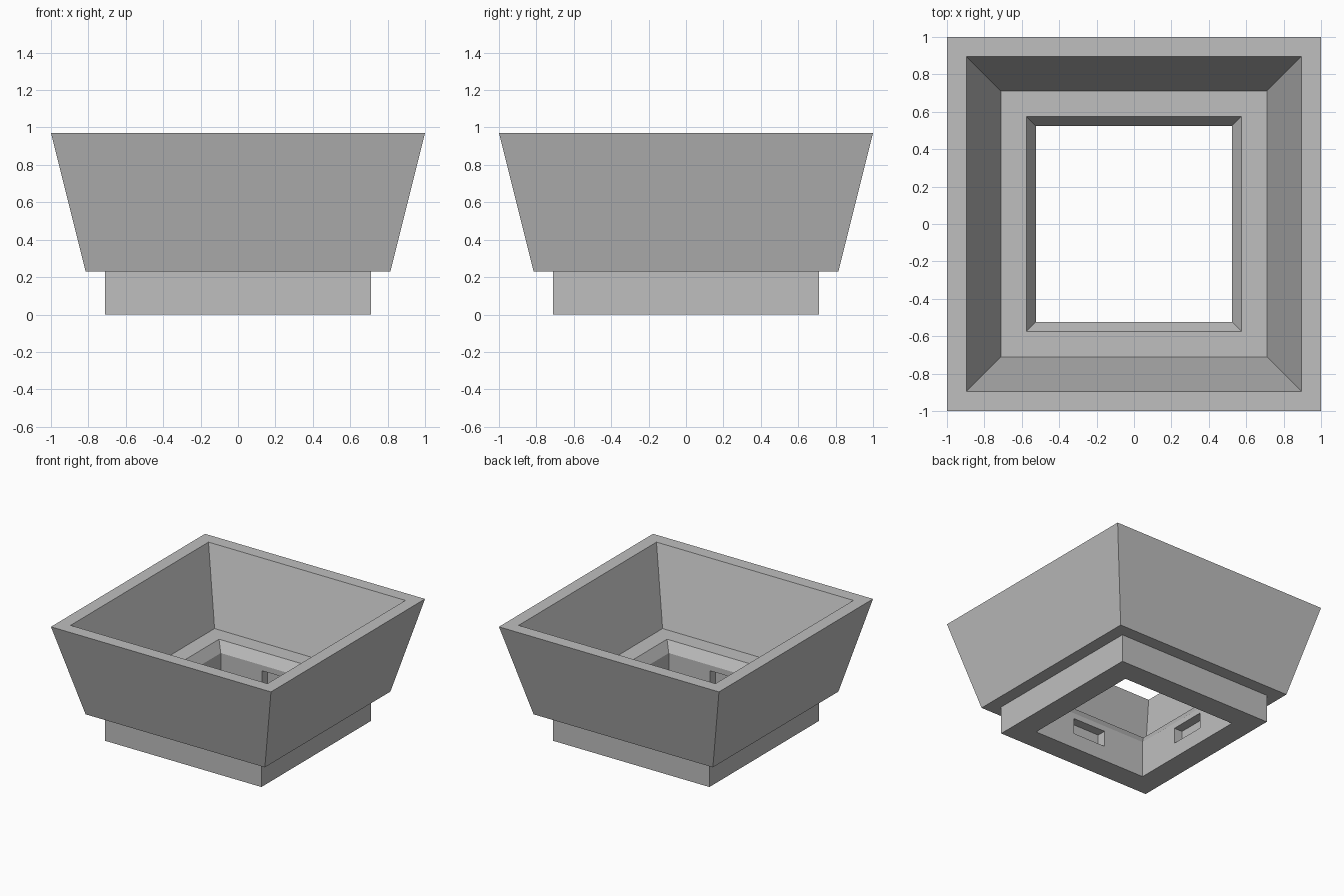
import bpy
import bmesh

cube = bpy.data.objects.get("Cube")
if cube:
    bpy.data.objects.remove(cube, do_unlink=True)

grey = bpy.data.materials.new("stone grey")
grey.use_nodes = True
grey.diffuse_color = (0.52, 0.52, 0.52, 1)
grey.node_tree.nodes["Principled BSDF"].inputs["Base Color"].default_value = grey.diffuse_color


def square_ring(name, profile):
    """Sweep a closed (half width, height) profile around a square."""
    bm = bmesh.new()
    loops = [[bm.verts.new((sx * r, sy * r, z))
              for sx, sy in ((-1, -1), (1, -1), (1, 1), (-1, 1))]
             for r, z in profile]
    for i, low in enumerate(loops):
        high = loops[(i + 1) % len(loops)]
        for j in range(4):
            k = (j + 1) % 4
            bm.faces.new((low[j], low[k], high[k], high[j]))
    bmesh.ops.recalc_face_normals(bm, faces=bm.faces)
    mesh = bpy.data.meshes.new(name)
    bm.to_mesh(mesh)
    bm.free()
    mesh.materials.append(grey)
    obj = bpy.data.objects.new(name, mesh)
    bpy.context.collection.objects.link(obj)
    return obj


def cut_box(target, size, centre):
    """Subtract a box from the target."""
    bpy.ops.mesh.primitive_cube_add(size=1, location=centre)
    cutter = bpy.context.object
    cutter.name = "slot_cutter"
    cutter.scale = size
    cutter.hide_render = True
    cutter.data.materials.append(grey)
    mod = target.modifiers.new("slot", 'BOOLEAN')
    mod.operation = 'DIFFERENCE'
    mod.solver = 'EXACT'
    mod.object = cutter
    bpy.context.view_layer.objects.active = target
    bpy.ops.object.modifier_apply(modifier=mod.name)
    bpy.data.objects.remove(cutter, do_unlink=True)


# Flared bowl on a straight foot, open through the middle
planter = square_ring("planter", [
    (0.71, 0), (0.71, 0.23), (0.815, 0.23), (1, 0.97),      # outside
    (0.895, 0.97), (0.71, 0.38),                            # inner walls and ledge
    (0.575, 0.38), (0.523, 0.30), (0.523, 0),               # chamfered opening
])

# Slot recessed into each wall of the opening
reach = 2 * (0.523 + 0.075)
for size in ((reach, 0.3, 0.13), (0.3, reach, 0.13)):
    cut_box(planter, size, (0, 0, 0.19))
